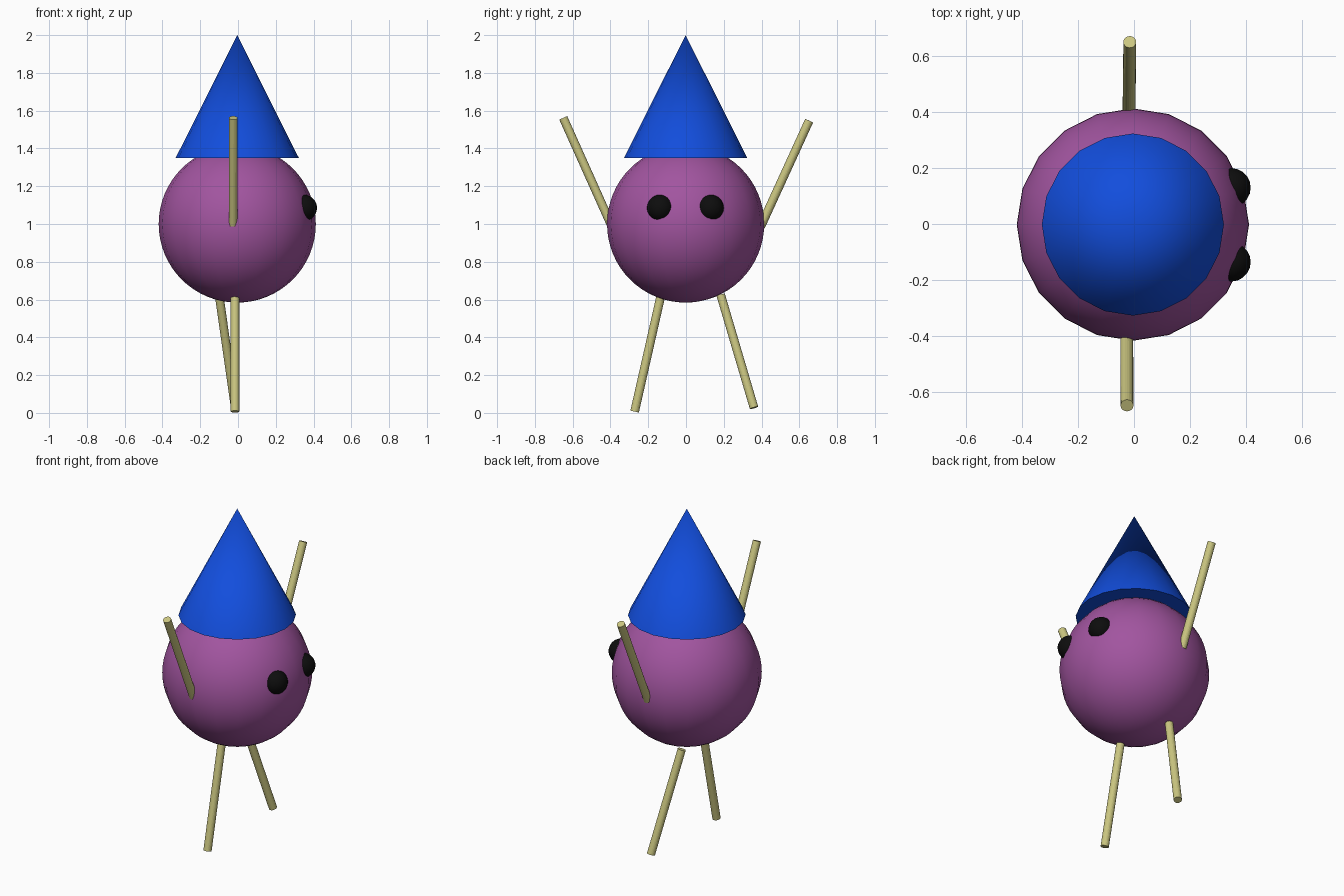
import bpy
from mathutils import Vector

if "Cube" in bpy.data.objects:
    bpy.data.objects.remove(bpy.data.objects["Cube"])

SIDES = 20


def material(name, rgb):
    m = bpy.data.materials.new(name)
    m.diffuse_color = (*rgb, 1)
    m.use_nodes = True
    m.node_tree.nodes["Principled BSDF"].inputs["Base Color"].default_value = m.diffuse_color
    return m


purple = material("purple", (0.36, 0.09, 0.35))
blue = material("blue", (0.006, 0.075, 0.72))
black = material("black", (0.004, 0.004, 0.004))
straw = material("straw", (0.60, 0.57, 0.22))


def finish(name, mat, smooth=True):
    ob = bpy.context.object
    ob.name = name
    ob.data.materials.append(mat)
    if smooth:
        bpy.ops.object.shade_smooth_by_angle(angle=0.6)
    return ob


def ball(name, loc, radius, segs, rings, mat):
    bpy.ops.mesh.primitive_uv_sphere_add(
        segments=segs, ring_count=rings, radius=radius, location=loc)
    return finish(name, mat)


def stick(name, start, end, radius=0.023):
    a, b = Vector(start), Vector(end)
    bpy.ops.mesh.primitive_cylinder_add(
        vertices=SIDES, radius=radius, depth=(b - a).length, location=(a + b) / 2)
    ob = finish(name, straw, smooth=False)
    ob.rotation_euler = (b - a).to_track_quat('Z', 'Y').to_euler()
    return ob


# Round body
ball("body", (-0.004, -0.002, 1.0), 0.416, SIDES, 32, purple)

# Pointed hat
bpy.ops.mesh.primitive_cone_add(
    vertices=SIDES, radius1=0.326, radius2=0, depth=0.65,
    location=(-0.004, -0.002, 1.675))
finish("hat", blue)

# Eyes on the +x side
for side, tag in ((-1, "left"), (1, "right")):
    ball(f"{tag}_eye", (0.348, -0.003 + side * 0.133, 1.085), 0.07, SIDES, 20, black)

# Raised arms
stick("left_arm", (-0.026, -0.396, 0.995), (-0.025, -0.65, 1.562))
stick("right_arm", (-0.018, 0.395, 0.985), (-0.015, 0.652, 1.547))

# Legs, one slightly askew
stick("left_leg", (-0.016, -0.133, 0.62), (-0.016, -0.272, 0.007))
stick("right_leg", (-0.100, 0.184, 0.624), (-0.015, 0.360, 0.027))
